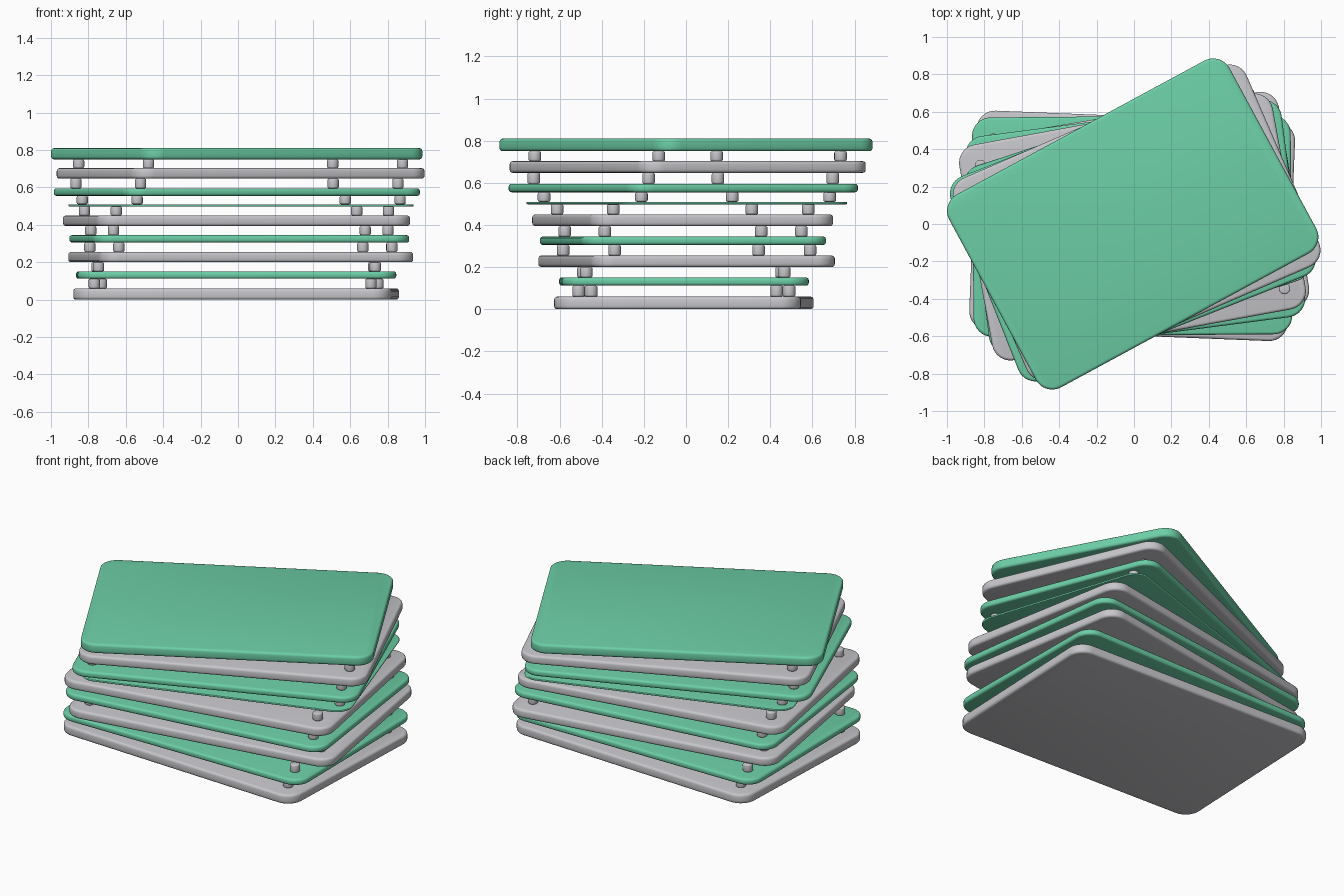
import bpy, bmesh, math
from mathutils import Matrix, Vector

if "Cube" in bpy.data.objects:
    bpy.data.objects.remove(bpy.data.objects["Cube"])


def material(name, color):
    m = bpy.data.materials.new(name)
    m.diffuse_color = (*color, 1)
    m.use_nodes = True
    m.node_tree.nodes["Principled BSDF"].inputs["Base Color"].default_value = m.diffuse_color
    return m


green = material("mint green", (0.15, 0.62, 0.38))
gray = material("light gray", (0.57, 0.57, 0.60))

HALF_X, HALF_Y, RADIUS = 0.852, 0.586, 0.10   # panel outline
FOOT_X, FOOT_Y, FOOT_R = 0.74, 0.47, 0.03     # spacer feet


def solid(name, outline, height, bevel, mat, place):
    """Extrude an outline upwards and round its top and bottom rims."""
    bm = bmesh.new()
    base = bm.faces.new([bm.verts.new((x, y, 0)) for x, y in outline])
    ext = bmesh.ops.extrude_face_region(bm, geom=[base])
    top = [v for v in ext["geom"] if isinstance(v, bmesh.types.BMVert)]
    bmesh.ops.translate(bm, verts=top, vec=(0, 0, height))
    bmesh.ops.recalc_face_normals(bm, faces=bm.faces)
    rims = [e for e in bm.edges if abs(e.verts[0].co.z - e.verts[1].co.z) < 1e-6]
    bmesh.ops.bevel(bm, geom=rims, offset=bevel, segments=3, profile=0.5,
                    affect='EDGES', clamp_overlap=True)
    mesh = bpy.data.meshes.new(name)
    bm.to_mesh(mesh)
    bm.free()
    mesh.materials.append(mat)
    obj = bpy.data.objects.new(name, mesh)
    obj.matrix_world = place
    bpy.context.collection.objects.link(obj)
    bpy.ops.object.select_all(action='DESELECT')
    obj.select_set(True)
    bpy.context.view_layer.objects.active = obj
    bpy.ops.object.shade_smooth_by_angle(angle=math.radians(35))
    return obj


def rounded_rect(hx, hy, r, steps=8):
    pts = []
    for q, (sx, sy) in enumerate([(1, 1), (-1, 1), (-1, -1), (1, -1)]):
        for i in range(steps + 1):
            a = math.pi / 2 * (q + i / steps)
            pts.append((sx * (hx - r) + r * math.cos(a),
                        sy * (hy - r) + r * math.sin(a)))
    return pts


def circle(r, n=24):
    return [(r * math.cos(math.tau * i / n), r * math.sin(math.tau * i / n))
            for i in range(n)]


# Panels from bottom up: bottom z, top z, centre x, centre y, turn, scale, colour
panels = [
    (0.000, 0.060, -0.010, -0.010, -2.3, 1, gray),
    (0.112, 0.151, -0.010, -0.010, 0.5, 1, green),
    (0.200, 0.255, 0.015, 0.003, 9.5, 1, gray),
    (0.305, 0.345, 0.007, -0.014, 7.4, 1, green),
    (0.394, 0.450, -0.008, -0.016, 10.4, 1, gray),
    (0.498, 0.510, 0.017, 0.004, 18.2, 0.955, green),
    (0.555, 0.595, -0.006, -0.013, 21.6, 1, green),
    (0.647, 0.703, 0.014, 0.008, 23.4, 1, gray),
    (0.750, 0.810, -0.007, 0.000, 28.4, 1, green),
]

for i, (z0, z1, cx, cy, turn, s, mat) in enumerate(panels):
    place = Matrix.Translation((cx, cy, z0)) @ Matrix.Rotation(math.radians(turn), 4, 'Z')
    h = z1 - z0
    solid(f"panel_{i + 1}", rounded_rect(HALF_X * s, HALF_Y * s, RADIUS * s),
          h, min(0.015, h * 0.35), mat, place)
    # Four feet near the corners carry the next panel
    if i + 1 < len(panels):
        gap = panels[i + 1][0] - z1
        for sx in (-1, 1):
            for sy in (-1, 1):
                spot = place @ Matrix.Translation(Vector((sx * FOOT_X, sy * FOOT_Y, h)))
                solid(f"foot_{i + 1}_{'right' if sx > 0 else 'left'}_{'back' if sy > 0 else 'front'}",
                      circle(FOOT_R), gap, 0.008, gray, spot)
